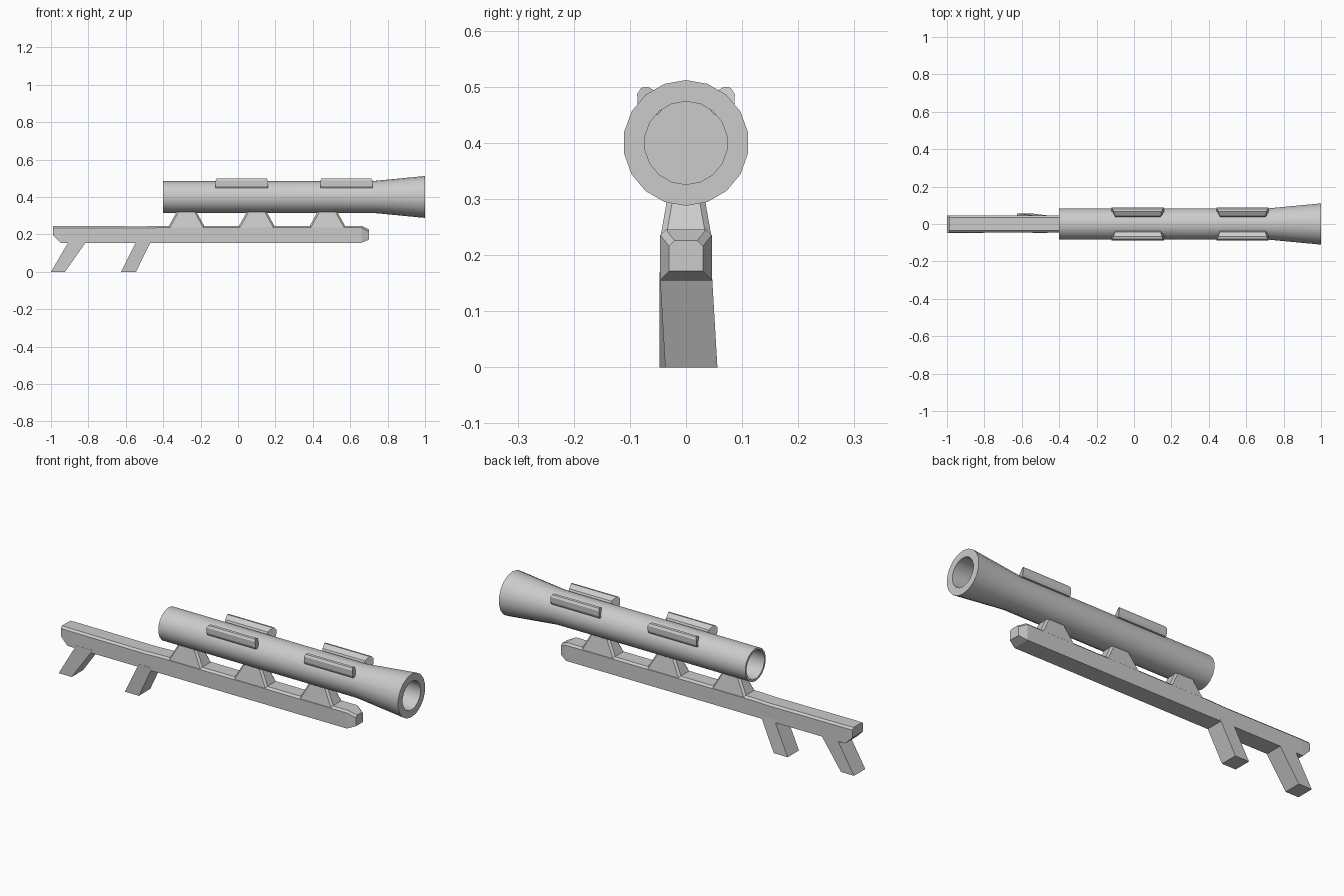
import bpy, bmesh, math

cube = bpy.data.objects.get("Cube")
if cube:
    bpy.data.objects.remove(cube, do_unlink=True)

grey = bpy.data.materials.new("light_grey")
grey.use_nodes = True
grey.diffuse_color = (0.6, 0.6, 0.6, 1)
grey.node_tree.nodes["Principled BSDF"].inputs["Base Color"].default_value = (0.6, 0.6, 0.6, 1)


def loft(name, rings, smooth=False):
    """Skin a list of equal-length point rings and close both ends."""
    bm = bmesh.new()
    loops = [[bm.verts.new(p) for p in ring] for ring in rings]
    n = len(loops[0])
    for a, b in zip(loops, loops[1:]):
        for i in range(n):
            j = (i + 1) % n
            bm.faces.new((a[i], a[j], b[j], b[i]))
    bm.faces.new(loops[0][::-1])
    bm.faces.new(loops[-1])
    bmesh.ops.recalc_face_normals(bm, faces=bm.faces)
    mesh = bpy.data.meshes.new(name)
    bm.to_mesh(mesh)
    bm.free()
    mesh.materials.append(grey)
    obj = bpy.data.objects.new(name, mesh)
    bpy.context.collection.objects.link(obj)
    if smooth:
        bpy.ops.object.select_all(action='DESELECT')
        obj.select_set(True)
        bpy.context.view_layer.objects.active = obj
        bpy.ops.object.shade_smooth_by_angle(angle=math.radians(30))
    return obj


# Flared tube, recessed at both ends
AXIS, SIDES = 0.4, 18
profile = [(-0.1, 0.074), (-0.4, 0.074), (-0.4, 0.085), (0.72, 0.085),
           (1, 0.112), (1, 0.074), (0.7, 0.074)]


def circle(x, r):
    turns = [2 * math.pi * i / SIDES for i in range(SIDES)]
    return [(x, r * math.sin(t), AXIS + r * math.cos(t)) for t in turns]


loft("scope_tube", [circle(x, r) for x, r in profile], smooth=True)

# Long rail with chamfered top edges and ends
# stations: x, half width, bottom, top
stations = [(-0.99, 0.044, 0.195, 0.245), (-0.95, 0.046, 0.155, 0.245),
            (-0.5, 0.046, 0.155, 0.243), (-0.42, 0.046, 0.155, 0.246),
            (0.66, 0.046, 0.155, 0.246), (0.7, 0.03, 0.172, 0.226)]


def rail_section(x, w, low, top):
    c = 0.01
    return [(x, -w, low), (x, w, low), (x, w, top - c),
            (x, w - c, top), (x, c - w, top), (x, -w, top - c)]


loft("rail", [rail_section(*s) for s in stations])

# Three tapered mounts between rail and tube
def mount_section(x, z, hx, hy):
    c = 0.01
    return [(x + sx, sy, z) for sx, sy in (
        (-hx, c - hy), (-hx, hy - c), (c - hx, hy), (hx - c, hy),
        (hx, hy - c), (hx, c - hy), (hx - c, -hy), (c - hx, -hy))]


for label, x in (("rear", -0.275), ("middle", 0.1), ("front", 0.478)):
    loft(label + "_mount", [mount_section(x, 0.235, 0.1, 0.045),
                            mount_section(x, 0.315, 0.056, 0.031),
                            mount_section(x, 0.335, 0.054, 0.029)])

# Two slanted legs under the rear of the rail
def leg(name, top, bottom, shift):
    rings = []
    for (x0, x1), z, dy in ((top, 0.17, 0), (bottom, 0, shift)):
        rings.append([(x0, dy - 0.047, z), (x1, dy - 0.047, z),
                      (x1, dy + 0.046, z), (x0, dy + 0.046, z)])
    loft(name, rings)


leg("rear_leg", (-0.9, -0.805), (-1, -0.925), 0)
leg("front_leg", (-0.54, -0.462), (-0.625, -0.545), 0.01)

# Four raised pads on the upper flanks of the tube
# points: sideways, up from the axis, end inset
pad = [(0.035, 0.07, 0.02), (0.042, 0.085, 0.018), (0.068, 0.1, 0.01),
       (0.08, 0.098, 0.006), (0.087, 0.087, 0), (0.086, 0.06, 0),
       (0.08, 0.047, 0), (0.05, 0.05, 0)]
for label, x0, x1 in (("rear", -0.12, 0.16), ("front", 0.44, 0.72)):
    for side, s in (("left", 1), ("right", -1)):
        loft(f"{label}_pad_{side}",
             [[(x0 + i, s * y, AXIS + z) for y, z, i in pad],
              [(x1 - i, s * y, AXIS + z) for y, z, i in pad]])
